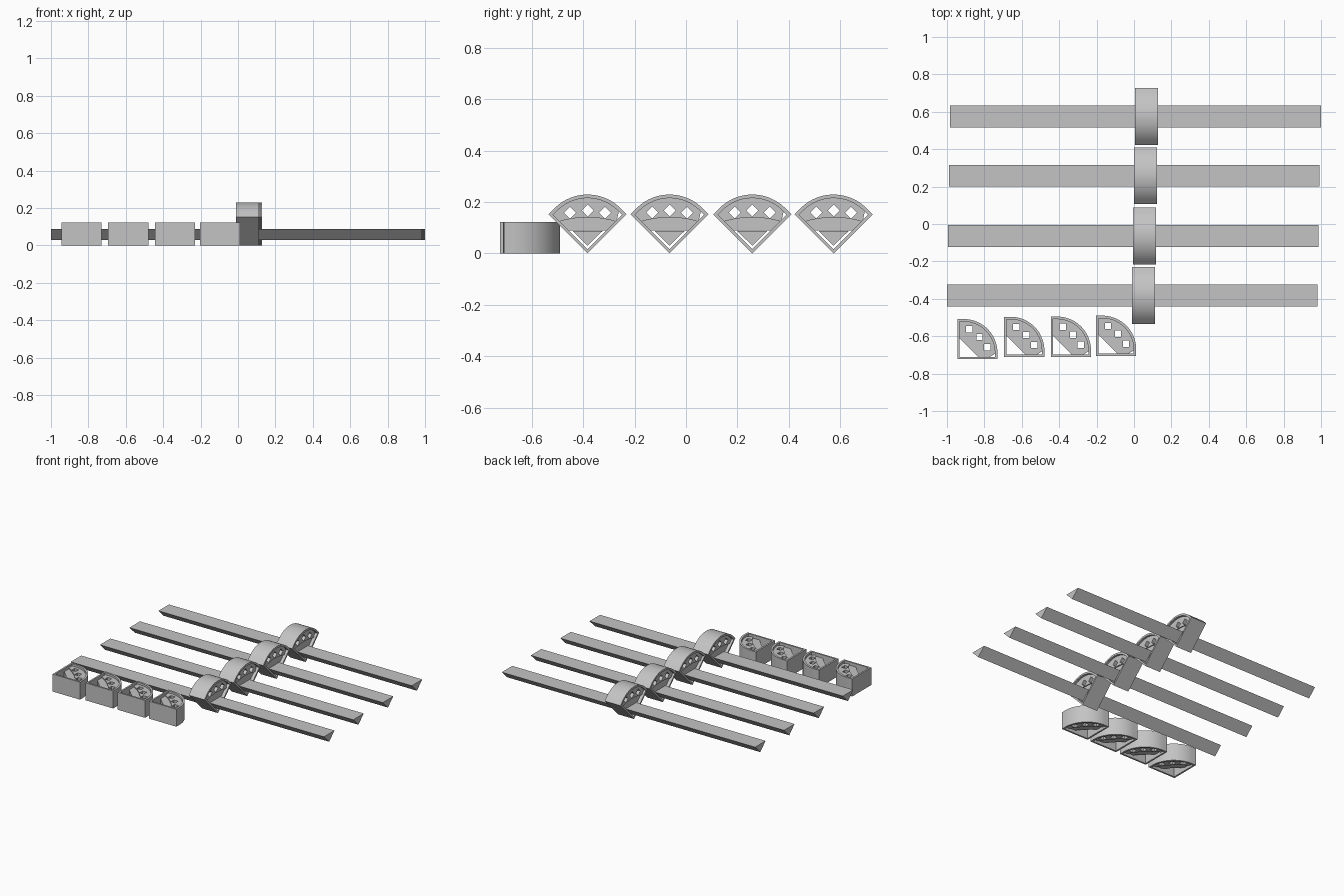
import bpy, bmesh, math
from mathutils import Matrix, Vector

if "Cube" in bpy.data.objects:
    bpy.data.objects.remove(bpy.data.objects["Cube"])

grey = bpy.data.materials.new("plain_grey")
grey.diffuse_color = (0.55, 0.55, 0.55, 1)
grey.use_nodes = True
grey.node_tree.nodes["Principled BSDF"].inputs["Base Color"].default_value = grey.diffuse_color

DEPTH = 0.123            # thickness of each wedge bracket
C, R = 0.034, 0.181      # centre offset and radius of the rounded edge
S = math.sqrt(0.5)


def wedge(lo, r):
    """Quarter outline with its square corner at (lo, lo)."""
    arc = [(C + r * math.cos(math.pi / 2 * i / 24), C + r * math.sin(math.pi / 2 * i / 24))
           for i in range(25)]
    return [(lo, lo), (C + r, lo)] + arc + [(lo, C + r)]


def tilt(s, h):
    """Sideways / along-diagonal position to quarter coordinates."""
    return ((h + s) * S, (h - s) * S)


def shallow_arc():
    pts = []
    for i in range(13):
        s = 0.113 - 0.226 * i / 12
        pts.append(tilt(s, 0.14 - s * s / 0.76))
    return pts


def plate(bm, loops, thickness):
    """Filled outline with holes, extruded evenly about z = 0."""
    cu = bpy.data.curves.new("outline", 'CURVE')
    cu.dimensions, cu.fill_mode, cu.extrude = '2D', 'BOTH', thickness / 2
    for loop in loops:
        sp = cu.splines.new('POLY')
        sp.points.add(len(loop) - 1)
        for p, (u, v) in zip(sp.points, loop):
            p.co = (u, v, 0, 1)
        sp.use_cyclic_u = True
    ob = bpy.data.objects.new("outline", cu)
    me = bpy.data.meshes.new_from_object(ob)
    bm.from_mesh(me)
    bpy.data.objects.remove(ob)
    bpy.data.meshes.remove(me)
    bpy.data.curves.remove(cu)


def finish(name, bm, matrix):
    bmesh.ops.remove_doubles(bm, verts=bm.verts, dist=1e-5)
    bmesh.ops.recalc_face_normals(bm, faces=bm.faces)
    bmesh.ops.transform(bm, matrix=matrix, verts=bm.verts)
    me = bpy.data.meshes.new(name)
    bm.to_mesh(me)
    bm.free()
    me.materials.append(grey)
    ob = bpy.data.objects.new(name, me)
    bpy.context.collection.objects.link(ob)
    bpy.ops.object.select_all(action='DESELECT')
    ob.select_set(True)
    bpy.context.view_layer.objects.active = ob
    bpy.ops.object.shade_smooth_by_angle(angle=math.radians(30))


def bracket(name, matrix):
    bm = bmesh.new()
    # outer rim
    plate(bm, [wedge(0, R), wedge(0.012, R - 0.014)], DEPTH)
    # upper web with three square holes
    lo, r = 0.006, R - 0.007
    upper = wedge(lo, r)[2:] + shallow_arc()[::-1]
    holes = []
    for s, h in ((-0.068, 0.159), (0, 0.167), (0.068, 0.159)):
        u, v = tilt(s, h)
        k = 0.0165
        holes.append([(u - k, v - k), (u + k, v - k), (u + k, v + k), (u - k, v + k)])
    plate(bm, [upper] + holes, DEPTH - 0.03)
    # lower web, leaving a triangular opening for the bar
    lower = [(lo, 0.1255 - lo), (0.1255 - lo, lo)] + shallow_arc()
    plate(bm, [lower], DEPTH - 0.045)
    finish(name, bm, matrix)


def bar(name, x0, x1, y):
    bm = bmesh.new()
    section = [(-0.0585, 0.0875), (0, 0.03), (0.0585, 0.0875)]
    face = bm.faces.new([bm.verts.new((x0, a, b)) for a, b in section])
    ext = bmesh.ops.extrude_face_region(bm, geom=[face])
    bmesh.ops.translate(bm, vec=(x1 - x0, 0, 0),
                        verts=[g for g in ext["geom"] if isinstance(g, bmesh.types.BMVert)])
    finish(name, bm, Matrix.Translation((0, y, 0)))


# bars, each carrying an upright bracket standing on its corner
upright = Matrix(((0, 0, 1, 0), (S, -S, 0, 0), (S, S, 0, 0), (0, 0, 0, 1)))
for i, y in enumerate((-0.383, -0.064, 0.258, 0.574)):
    shift = i * 0.0055
    bar(f"bar_{i + 1}", -1.0 + shift, 0.982 + shift, y)
    bracket(f"upright_bracket_{i + 1}",
            Matrix.Translation((0.05 + shift, y, 0)) @ upright)

# loose brackets lying flat
for i, (x, y) in enumerate(((-0.945, -0.723), (-0.694, -0.711), (-0.445, -0.710), (-0.203, -0.705))):
    bracket(f"flat_bracket_{i + 1}", Matrix.Translation(Vector((x, y, DEPTH / 2))))
